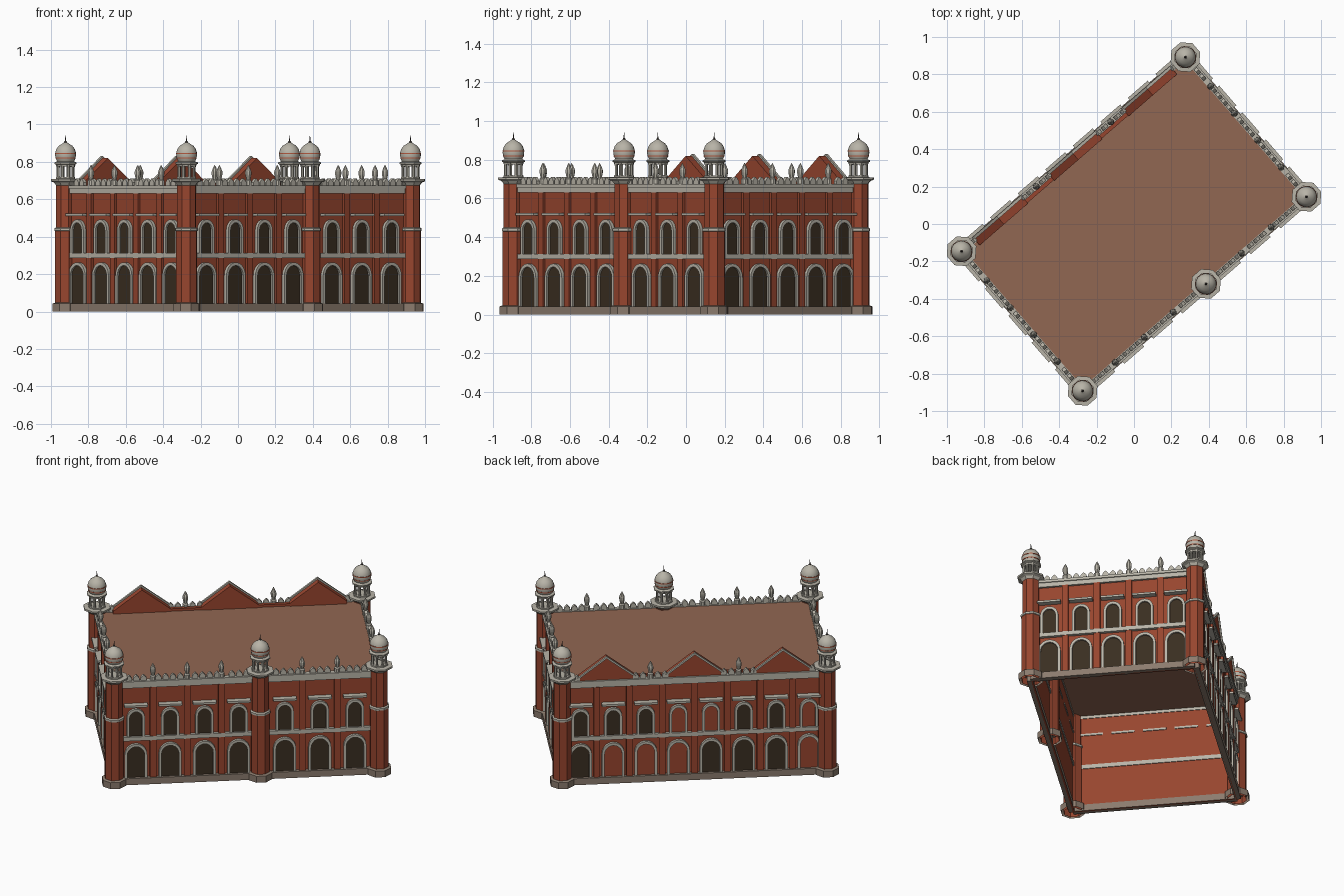
import bpy, bmesh
from math import sin, cos, pi, radians
from mathutils import Matrix, Vector

cube = bpy.data.objects.get("Cube")
if cube:
    bpy.data.objects.remove(cube)

COLOURS = {
    "brick red": (0.31, 0.06, 0.028),
    "pale stone": (0.48, 0.455, 0.39),
    "plinth stone": (0.26, 0.20, 0.155),
    "dark glass": (0.042, 0.027, 0.015),
    "roof brown": (0.285, 0.135, 0.085),
    "dome stripe": (0.45, 0.10, 0.05),
    "finial iron": (0.06, 0.05, 0.045),
}
mats = {}
for label, rgb in COLOURS.items():
    m = bpy.data.materials.new(label)
    m.use_nodes = True
    m.diffuse_color = (*rgb, 1)
    m.node_tree.nodes["Principled BSDF"].inputs["Base Color"].default_value = (*rgb, 1)
    mats[label] = m

HL, HW = 0.792, 0.494                      # half length and half width of the walls
TOP = 0.675                                # top of the cornice
TURN = Matrix.Rotation(radians(40.93), 4, 'Z')
parts = {}


def part(name, mat):
    return parts.setdefault(name, (bmesh.new(), mat))[0]


def prism(name, mat, M, pts, y0, y1):
    """Extrude an x-z outline from y0 to y1."""
    bm = part(name, mat)
    a = [bm.verts.new(M @ Vector((x, y0, z))) for x, z in pts]
    b = [bm.verts.new(M @ Vector((x, y1, z))) for x, z in pts]
    bm.faces.new(a)
    bm.faces.new(b[::-1])
    for i in range(len(a)):
        j = (i + 1) % len(a)
        bm.faces.new((a[j], a[i], b[i], b[j]))


def box(name, mat, M, x0, x1, y0, y1, z0, z1):
    prism(name, mat, M, [(x0, z0), (x1, z0), (x1, z1), (x0, z1)], y0, y1)


def lathe(name, mat, M, profile, n=8, smooth=False):
    """Revolve (radius, z) pairs, open below; radius is measured to the flats."""
    bm = part(name, mat)
    rings = []
    for r, z in profile:
        k = r / cos(pi / n)
        rings.append([bm.verts.new(M @ Vector((k * cos(2 * pi * (i + .5) / n), k * sin(2 * pi * (i + .5) / n), z)))
                      for i in range(n)])
    for lo, hi in zip(rings, rings[1:]):
        for i in range(n):
            j = (i + 1) % n
            bm.faces.new((lo[i], lo[j], hi[j], hi[i])).smooth = smooth
    bm.faces.new(rings[-1])


def arch(x, half, z0, spring, steps=10):
    curve = [(x + half * cos(pi * i / steps), spring + half * 1.08 * sin(pi * i / steps)) for i in range(steps + 1)]
    return [(x + half, z0)] + curve + [(x - half, z0)]


def window(tag, M, x, half, z0, spring, blind):
    # pane and arched surround
    inner, outer = arch(x, half, z0, spring), arch(x, half + .016, z0, spring)
    if blind:
        prism("blind_panels", "brick red", M, inner, -.007, 0)
    else:
        prism(tag + "_panes", "dark glass", M, inner, -.007, 0)
    for i in range(len(inner) - 1):
        prism(tag + "_surrounds", "pale stone", M, [inner[i], outer[i], outer[i + 1], inner[i + 1]], -.018, 0)


def pinnacle(M, x):
    lathe("pinnacles", "pale stone", M @ Matrix.Translation((x, 0, TOP)),
          [(.017, 0), (.017, .025), (.011, .032), (.016, .058), (.016, .073), (.009, .092), (.001, .108)])


def bays(centre, spacing, n):
    return [centre + spacing * (i - (n - 1) / 2) for i in range(n)]


def wall(M, half, groups, blind_low="", blind_up="", gables=()):
    # brick wall and horizontal stone courses
    box("walls", "brick red", M, -half, half, 0, .01, 0, .65)
    box("plinth", "plinth stone", M, -half, half, -.024, .012, 0, .042)
    box("middle_course", "pale stone", M, -half, half, -.02, .015, .286, .312)
    box("cornice", "pale stone", M, -half, half, -.014, .014, .63, .66)
    box("cornice", "pale stone", M, -half, half, -.02, .014, .658, TOP)
    tall, k = [], 0
    for xs in groups:
        for x in xs:
            window("lower_window", M, x, .052, .042, .190, blind_low[k:k + 1] == "b")
            window("upper_window", M, x, .038, .312, .434, blind_up[k:k + 1] == "b")
            box("hood_mouldings", "pale stone", M, x - .07, x + .07, -.037, .015, .512, .525)
            k += 1
        # pilasters between bays
        for a, b in zip(xs, xs[1:]):
            c = (a + b) / 2
            box("pilasters", "brick red", M, c - .019, c + .019, -.016, 0, .042, .632)
            if not gables:
                tall.append(c)
    if gables:
        tall = [(a + b) / 2 for a, b in zip(gables, gables[1:])]
        box("gable_backing", "brick red", M, -.7, .7, .014, .036, .65, TOP + .012)
    for c in tall:
        pinnacle(M, c)
    # battlement of small pointed merlons
    for x in bays(0, .044, int((2 * half - .12) / .044)):
        if min([abs(x - c) for c in tall] + [1]) < .022 or any(abs(x - g) < .17 for g in gables):
            continue
        prism("merlons", "pale stone", M, [(x - .018, TOP), (x + .018, TOP), (x + .018, TOP + .016),
              (x + .009, TOP + .028), (x, TOP + .036), (x - .009, TOP + .028), (x - .018, TOP + .016)], -.01, .01)
    # gables with slim stone copings
    for g in gables:
        prism("gables", "brick red", M, [(g - .17, .65), (g + .17, .65), (g + .17, .69),
              (g, .82), (g - .17, .69)], -.008, .04)
        for s in (-1, 1):
            prism("gable_copings", "pale stone", M, [(g + s * .175, .684), (g + s * .175, .696),
                  (g, .831), (g, .817)], -.018, -.002)


def tower(x, y):
    M = TURN @ Matrix.Translation((x, y, 0))
    lathe("tower_bases", "plinth stone", M, [(.069, 0), (.069, .042), (.055, .047)])
    lathe("tower_shafts", "brick red", M, [(.054, 0), (.054, .435), (.049, .445), (.049, .69)])
    lathe("tower_rings", "pale stone", M, [(.054, .43), (.058, .432), (.058, .445), (.049, .45)])
    lathe("tower_balconies", "pale stone", M, [(.049, .675), (.06, .69), (.077, .697), (.077, .708), (.05, .71)])
    # open lantern on columns
    lathe("lantern_floors", "pale stone", M, [(.05, .708), (.05, .718)])
    for i in range(8):
        a = pi * (i + .5) / 4
        lathe("lantern_columns", "pale stone", M @ Matrix.Translation((.043 * cos(a), .043 * sin(a), 0)),
              [(.009, .715), (.0065, .722), (.0065, .77), (.011, .785)], 6)
    lathe("lantern_eaves", "pale stone", M, [(.001, .775), (.046, .776), (.048, .785), (.058, .79),
          (.058, .797), (.045, .803)])
    # bulbous dome, stripes and finial
    lathe("domes", "pale stone", M, [(.043, .80), (.051, .815), (.055, .835), (.054, .852), (.048, .87),
          (.036, .886), (.02, .896), (.007, .905)], 16, True)
    for z, r in ((.817, .0535), (.842, .0562)):
        lathe("dome_stripes", "dome stripe", M, [(r - .004, z), (r, z + .001), (r, z + .006), (r - .004, z + .007)], 16)
    lathe("finials", "finial iron", M, [(.005, .90), (.007, .907), (.003, .913), (.002, .92), (.001, .94)], 6)


def side(quarter, offset):
    return TURN @ Matrix.Rotation(quarter * pi / 2, 4, 'Z') @ Matrix.Translation((0, -offset, 0))


MID = .081
wall(side(0, HW), HL, [bays((MID - HL) / 2, .205, 4), bays((MID + HL) / 2, .21, 3)])
wall(side(1, HL), HW, [bays(0, .191, 5)])
wall(side(2, HW), HL, [bays(0, .195, 8)], "dbbbdddb", "dddbbddb", (-.527, 0, .527))
wall(side(3, HL), HW, [bays(0, .191, 5)])
for sx in (-1, 1):
    for sy in (-1, 1):
        tower(sx * HL, sy * HW)
tower(MID, -HW)
box("flat_roof", "roof brown", TURN, -HL, HL, -HW + .005, HW - .005, .648, TOP - .004)

# turn every collected part into an object
for name, (bm, mat) in parts.items():
    bmesh.ops.recalc_face_normals(bm, faces=bm.faces)
    mesh = bpy.data.meshes.new(name)
    bm.to_mesh(mesh)
    bm.free()
    mesh.materials.append(mats[mat])
    bpy.context.scene.collection.objects.link(bpy.data.objects.new(name, mesh))
